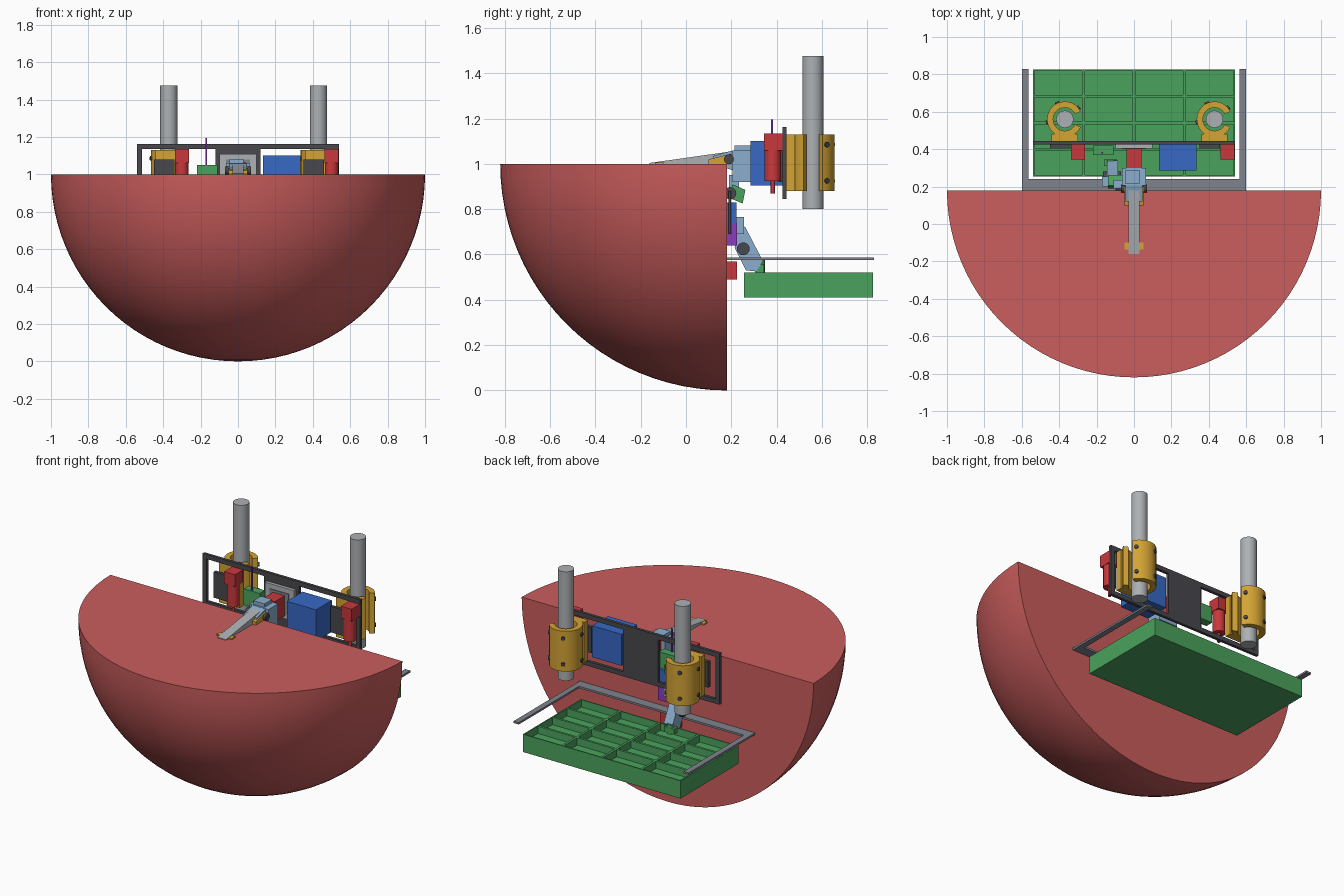
import bpy, bmesh, math
from mathutils import Matrix, Vector

if "Cube" in bpy.data.objects:
    bpy.data.objects.remove(bpy.data.objects["Cube"])


def material(name, *rgb):
    m = bpy.data.materials.new(name)
    m.use_nodes = True
    m.diffuse_color = (*rgb, 1)
    m.node_tree.nodes["Principled BSDF"].inputs["Base Color"].default_value = (*rgb, 1)
    return m


rose = material("rose red", .60, .11, .11)
red = material("bright red", .58, .04, .045)
green = material("green", .07, .36, .11)
silver = material("silver", .42, .44, .46)
dark = material("dark grey", .065, .065, .075)
slate = material("slate grey", .22, .23, .27)
gold = material("gold", .66, .37, .035)
blue = material("blue", .038, .14, .56)
sky = material("light blue", .26, .42, .62)
purple = material("purple", .26, .045, .51)


def finish(name, bm, mat, smooth=False):
    bmesh.ops.recalc_face_normals(bm, faces=bm.faces)
    me = bpy.data.meshes.new(name)
    bm.to_mesh(me)
    bm.free()
    me.materials.append(mat)
    ob = bpy.data.objects.new(name, me)
    bpy.context.collection.objects.link(ob)
    if smooth:
        bpy.ops.object.select_all(action="DESELECT")
        ob.select_set(True)
        bpy.context.view_layer.objects.active = ob
        bpy.ops.object.shade_smooth_by_angle(angle=math.radians(35))
    return ob


def box(name, mat, x, y, z):
    """Box from (min, max) pairs."""
    bm = bmesh.new()
    bmesh.ops.create_cube(bm, size=1)
    for v in bm.verts:
        v.co = Vector([sum(r) / 2 + c * (r[1] - r[0]) for c, r in zip(v.co, (x, y, z))])
    return finish(name, bm, mat)


def rod(name, mat, a, b, r, sides=24):
    """Cylinder between two points."""
    a, b = Vector(a), Vector(b)
    bm = bmesh.new()
    turn = (b - a).to_track_quat("Z", "Y").to_matrix().to_4x4()
    bmesh.ops.create_cone(bm, cap_ends=True, segments=sides, radius1=r, radius2=r,
                          depth=(b - a).length, matrix=Matrix.Translation((a + b) / 2) @ turn)
    return finish(name, bm, mat, True)


def prism(name, mat, points, vector, smooth=False):
    """Polygon swept along a vector."""
    bm = bmesh.new()
    face = bm.faces.new([bm.verts.new(p) for p in points])
    out = bmesh.ops.extrude_face_region(bm, geom=[face], use_keep_orig=True)
    bmesh.ops.translate(bm, vec=vector, verts=[v for v in out["geom"] if isinstance(v, bmesh.types.BMVert)])
    return finish(name, bm, mat, smooth)


def side_prism(name, mat, x, yz):
    return prism(name, mat, [(x[0], y, z) for y, z in yz], (x[1] - x[0], 0, 0))


# Quarter-sphere body
bm = bmesh.new()
bmesh.ops.create_uvsphere(bm, u_segments=96, v_segments=48, radius=1,
                          matrix=Matrix.Translation((0, .18, 1)))
for axis in ((0, 0, 1), (0, 1, 0)):
    cut = bmesh.ops.bisect_plane(bm, geom=bm.verts[:] + bm.edges[:] + bm.faces[:], dist=1e-4,
                                 plane_co=(0, .18, 1), plane_no=axis, clear_outer=True)
    bmesh.ops.holes_fill(bm, edges=[e for e in bm.edges if e.is_boundary], sides=0)
finish("quarter_sphere", bm, rose, True)

# Compartment tray
bm = bmesh.new()
bmesh.ops.create_grid(bm, x_segments=4, y_segments=4, size=1)
for v in bm.verts:
    v.co = (v.co.x * .54, .54 + v.co.y * .285, .52)
cells = bm.faces[:]
rim = [e for e in bm.edges if e.is_boundary]
skirt = bmesh.ops.extrude_edge_only(bm, edges=rim)["geom"]
bmesh.ops.translate(bm, vec=(0, 0, -.11), verts=[g for g in skirt if isinstance(g, bmesh.types.BMVert)])
bmesh.ops.holes_fill(bm, edges=[e for e in bm.edges if e.is_boundary], sides=0)
bmesh.ops.inset_individual(bm, faces=cells, thickness=.01)
bmesh.ops.inset_individual(bm, faces=cells, thickness=.0005, depth=-.045)
finish("tray", bm, green)

# U-shaped rail over the tray
prism("tray_rail", slate,
      [(-.6, .18, .575), (.6, .18, .575), (.6, .83, .575), (.565, .83, .575),
       (.565, .24, .575), (-.565, .24, .575), (-.565, .83, .575), (-.6, .83, .575)], (0, 0, .012))

# Mounting frame with two windows
Y = (.425, .443)
for n, z in (("top", (1.135, 1.163)), ("bottom", (.845, .873))):
    box("frame_" + n, dark, (-.54, .54), Y, z)
for n, x in (("left", (.512, .54)), ("right", (-.54, -.512)), ("centre", (-.12, .12))):
    box("frame_" + n, dark, x, Y, (.873, 1.135))
box("centre_panel", silver, (-.1, .1), (.405, .425), (.92, 1.11))
box("centre_panel_pad", slate, (-.065, .065), (.4, .405), (.95, 1.08))

# Posts with split collars
for n, x in (("left", .43), ("right", -.37)):
    rod(n + "_post", silver, (x, .56, .80), (x, .56, 1.475), .046, 32)
    gap = math.radians(26)
    steps = [gap + i * (math.tau - 2 * gap) / 28 for i in range(29)]
    ring = [(.095, a) for a in steps] + [(.062, a) for a in reversed(steps)]
    prism(n + "_collar", gold,
          [(x + r * math.cos(a), .56 + r * math.sin(a), .88) for r, a in ring], (0, 0, .25), True)
    box(n + "_collar_foot", gold, (x - .07, x + .07), (.443, .482), (.88, 1.13))
    box(n + "_backing_plate", dark, (x - .08, x + .03), (.405, .425), (.92, 1.08))
    for z in (.925, 1.085):
        for deg in (40, 115, 190):
            c, s = math.cos(math.radians(deg)), math.sin(math.radians(deg))
            rod(n + "_collar_bolt", dark, (x + .08 * c, .56 + .08 * s, z),
                (x + .102 * c, .56 + .102 * s, z), .012, 12)
    # Red actuator beside each collar
    cx = x + .07
    box(n + "_actuator_head", red, (cx - .037, cx + .037), (.345, .425), (1.06, 1.135))
    rod(n + "_actuator_body", red, (cx, .383, .925), (cx, .383, 1.06), .036)
    rod(n + "_actuator_tip", red, (cx, .383, .87), (cx, .383, .93), .009, 12)

# Equipment on the frame
box("control_box", blue, (.135, .335), (.285, .44), (.905, 1.1))
box("sensor_box", green, (-.22, -.11), (.37, .42), (.95, 1.05))
rod("antenna", purple, (-.17, .38, .9), (-.17, .38, 1.195), .005, 12)

# Upper arm with pointed tool
box("arm_base", red, (-.04, .04), (.3, .405), (.94, 1.065))
box("arm_wrist", sky, (-.065, .065), (.205, .3), (.92, 1.06))
box("arm_wrist_top", sky, (-.045, .03), (.215, .29), (1.06, 1.082))
side_prism("tool_root", sky, (-.045, .045), [(.12, 1.0), (.21, .97), (.21, 1.06), (.12, 1.035)])
side_prism("tool_blade", silver, (-.03, .03), [(-.16, .998), (-.16, 1.004), (.18, 1.052), (.18, .998)])
for s in (-1, 1):
    box("tool_finger", gold, sorted((s * .03, s * .052)), (-.135, -.1), (.998, 1.007))
    side_prism("tool_link", gold, sorted((s * .03, s * .052)),
               [(.1, 1.0), (.2, 1.0), (.2, 1.045), (.1, 1.02)])
    rod("tool_pivot", dark, (s * .045, .19, 1.02), (s * .07, .19, 1.02), .022)

# Lower arm reaching to the tray
side_prism("shoulder_link", green, (-.14, -.03), [(.19, .85), (.25, .825), (.262, .885), (.205, .91)])
rod("shoulder_joint", dark, (-.1, .195, .87), (.03, .195, .87), .027)
box("shoulder_riser", sky, (-.11, -.04), (.19, .235), (.89, .95))
box("upper_segment", blue, (-.05, .03), (.182, .222), (.74, .83))
box("middle_segment", purple, (-.04, .035), (.182, .225), (.64, .74))
rod("guide_rod", dark, (.04, .193, .69), (.04, .193, .88), .006, 12)
box("stop_block", red, (-.1, .02), (.18, .225), (.49, .57))
box("elbow_block", sky, (-.17, -.02), (.2, .255), (.69, .765))
side_prism("fore_link", sky, (-.145, -.085),
           [(.235, .74), (.262, .72), (.34, .57), (.31, .525), (.265, .53), (.215, .63)])
rod("elbow_joint", dark, (-.165, .253, .625), (-.07, .253, .625), .028)
rod("gripper", green, (-.125, .327, .515), (-.125, .327, .575), .021)
box("gripper_jaw", green, (-.16, -.09), (.31, .345), (.52, .555))
